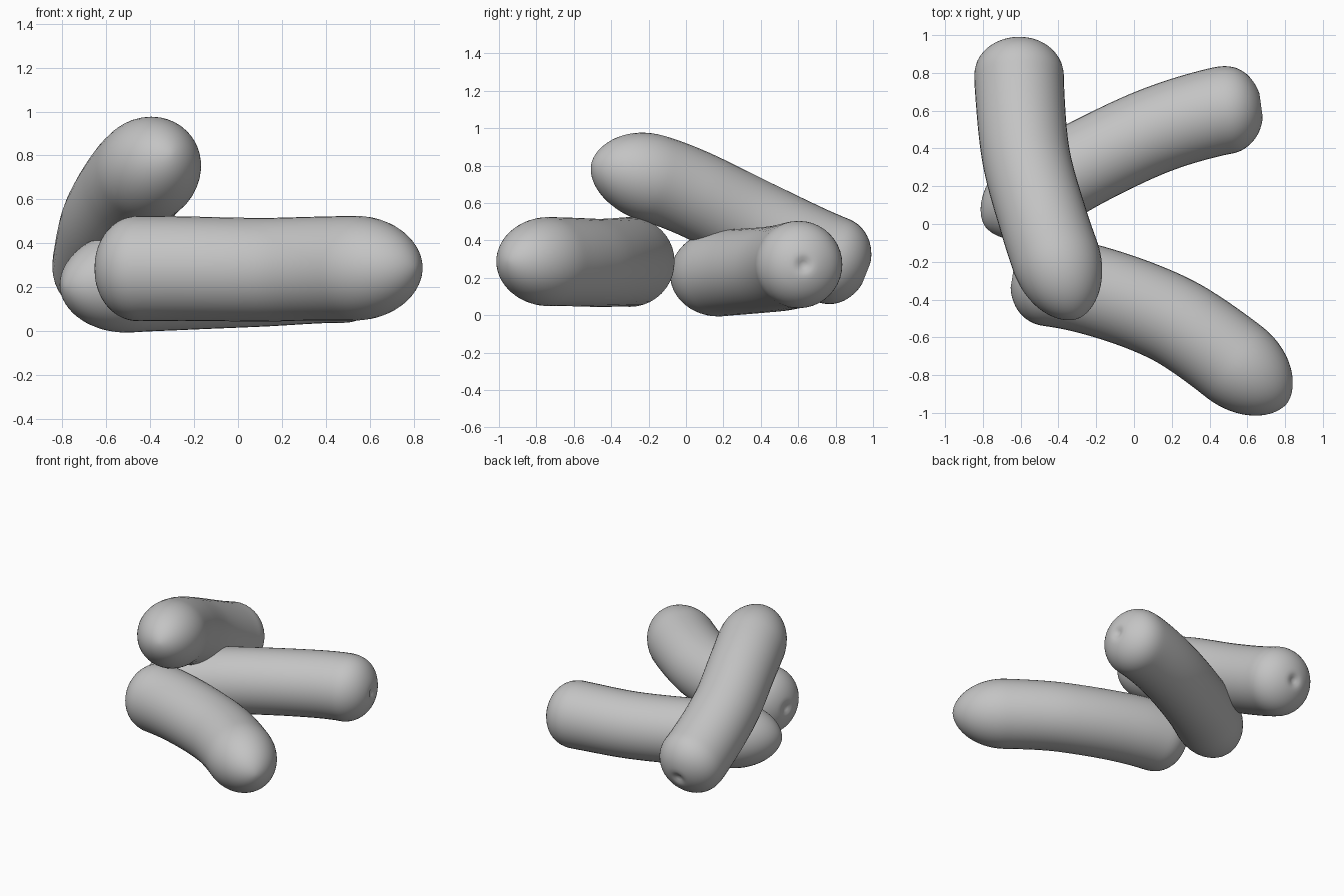
import bpy, bmesh, math
from mathutils import Vector

cube = bpy.data.objects.get("Cube")
if cube:
    bpy.data.objects.remove(cube)

# Single plain grey material
grey = bpy.data.materials.new("light_grey")
grey.use_nodes = True
grey.diffuse_color = (0.55, 0.55, 0.55, 1)
grey.node_tree.nodes["Principled BSDF"].inputs["Base Color"].default_value = grey.diffuse_color

RINGS, SIDES = 72, 40
BLUNT, TAPER = 0.21, 0.36    # lengths of the blunt cap and the tapered tip


def spline(points, steps=30):
    """Catmull-Rom samples through the points."""
    p = [Vector(q) for q in points]
    p = [2 * p[0] - p[1]] + p + [2 * p[-1] - p[-2]]
    out = []
    for a, b, c, d in zip(p, p[1:], p[2:], p[3:]):
        for i in range(steps):
            t = i / steps
            out.append(0.5 * (2 * b + (c - a) * t + (2 * a - 5 * b + 4 * c - d) * t ** 2
                              + (3 * b - a - 3 * c + d) * t ** 3))
    return out + [p[-2]]


def point_at(path, lengths, s):
    for i in range(1, len(path)):
        if s <= lengths[i] or i == len(path) - 1:
            f = (s - lengths[i - 1]) / (lengths[i] - lengths[i - 1])
            return path[i - 1].lerp(path[i], f)


def make_cucumber(name, points, radius):
    """Sweep a round section from the dimpled blunt end to the pointed end."""
    path = spline(points)
    lengths = [0.0]
    for a, b in zip(path, path[1:]):
        lengths.append(lengths[-1] + (b - a).length)
    total = lengths[-1]

    def radius_at(s):
        r = radius * (1 - 0.03 * math.sin(math.pi * s / total))
        if s < BLUNT:
            r *= (1 - (1 - s / BLUNT) ** 2.2) ** 0.5
        end = max(total - s, 0)
        if end < TAPER:
            r *= (1 - (1 - end / TAPER) ** 2) ** 0.56
        return r

    bm = bmesh.new()
    rings = []
    for k in range(1, RINGS):
        s = total * (1 - math.cos(math.pi * k / RINGS)) / 2
        centre = point_at(path, lengths, s)
        tangent = (point_at(path, lengths, min(s + 0.04, total))
                   - point_at(path, lengths, max(s - 0.04, 0))).normalized()
        side = tangent.cross(Vector((0, 0, 1))).normalized()
        up = side.cross(tangent)
        r = radius_at(s)
        if s < BLUNT:
            centre = centre + tangent * 0.025 * math.exp(-(r / 0.035) ** 2)
        ring = []
        for j in range(SIDES):
            a = 2 * math.pi * j / SIDES
            ring.append(bm.verts.new(centre + r * (side * math.cos(a) + up * math.sin(a))))
        rings.append(ring)
    dimple = bm.verts.new(path[0] + (path[1] - path[0]).normalized() * 0.025)
    tip = bm.verts.new(path[-1])
    for j in range(SIDES):
        n = (j + 1) % SIDES
        bm.faces.new((dimple, rings[0][n], rings[0][j]))
        bm.faces.new((tip, rings[-1][j], rings[-1][n]))
        for a, b in zip(rings, rings[1:]):
            bm.faces.new((a[j], a[n], b[n], b[j]))
    bmesh.ops.recalc_face_normals(bm, faces=bm.faces)
    for f in bm.faces:
        f.smooth = True
    mesh = bpy.data.meshes.new(name)
    bm.to_mesh(mesh)
    bm.free()
    mesh.materials.append(grey)
    obj = bpy.data.objects.new(name, mesh)
    bpy.context.collection.objects.link(obj)
    return obj


# Two lying on the ground, one leaning across them
make_cucumber("front_cucumber", [(-0.65, -0.27, 0.285), (-0.275, -0.335, 0.285),
                                 (0.1, -0.46, 0.28), (0.375, -0.615, 0.285),
                                 (0.81, -0.95, 0.29)], 0.243)
make_cucumber("back_cucumber", [(0.68, 0.63, 0.27), (0.42, 0.59, 0.27), (0.1, 0.49, 0.25),
                                (-0.25, 0.325, 0.235), (-0.5, 0.18, 0.225),
                                (-0.79, -0.01, 0.2)], 0.236)
make_cucumber("leaning_cucumber", [(-0.61, 0.97, 0.22), (-0.605, 0.7, 0.33),
                                   (-0.57, 0.35, 0.5), (-0.48, 0.02, 0.66),
                                   (-0.4, -0.22, 0.745), (-0.3, -0.5, 0.81)], 0.24)
